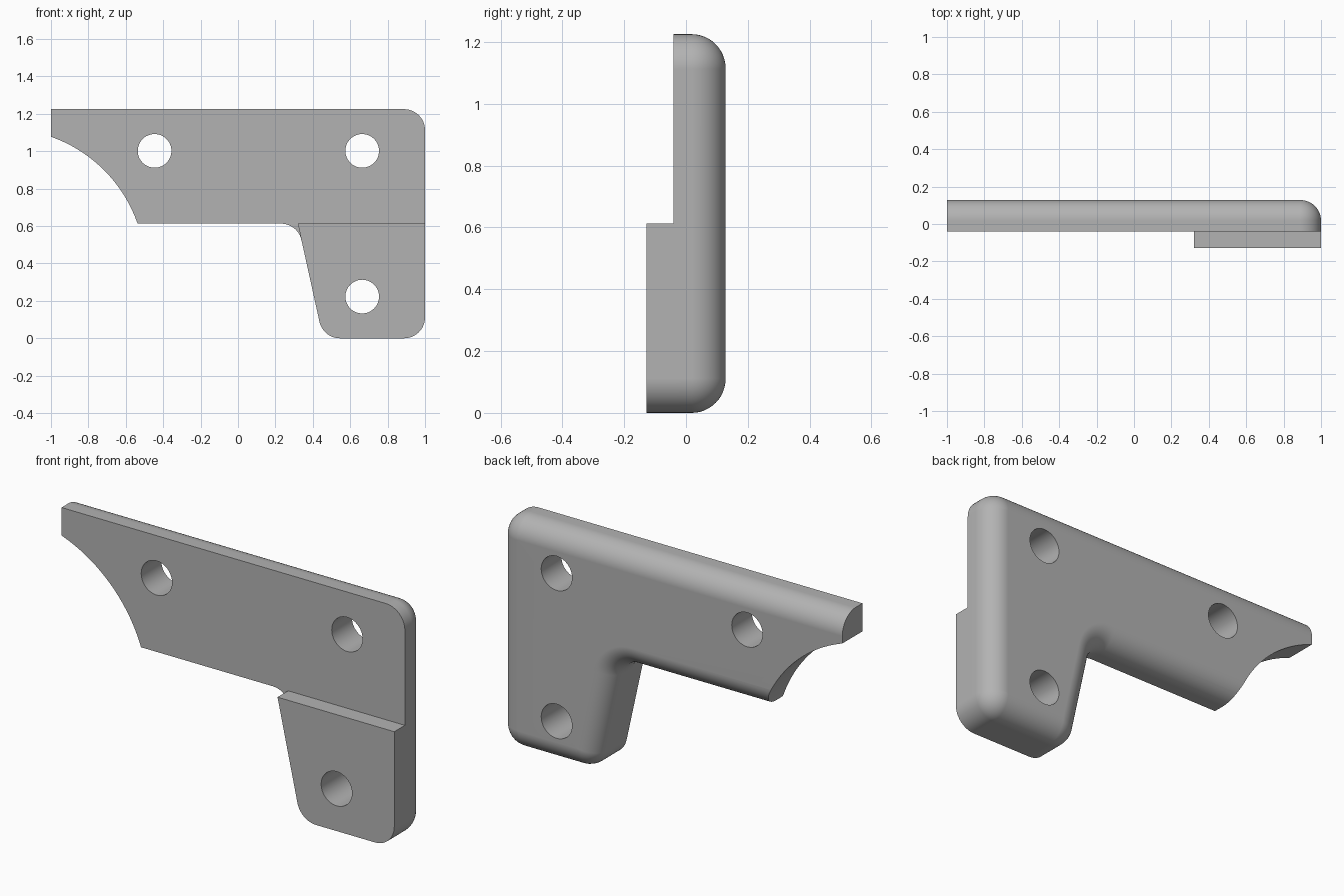
import bpy, bmesh, math
from mathutils import Vector, Matrix

cube = bpy.data.objects.get("Cube")
if cube:
    bpy.data.objects.remove(cube, do_unlink=True)

FRONT, STEP, BACK = -0.128, -0.04, 0.128   # depth of pad face, plate face, back face
R, FILLET = 0.112, 0.11                    # corner radius, back edge rounding
HEIGHT, ARM = 1.225, 0.613                 # top of the bracket, underside of the arm

grey = bpy.data.materials.new("plain grey")
grey.use_nodes = True
colour = (0.45, 0.45, 0.45, 1)
grey.diffuse_color = colour
grey.node_tree.nodes["Principled BSDF"].inputs["Base Color"].default_value = colour


def outline(corners, inset=0.0, steps=12):
    """Counter-clockwise (x, z, radius) corners, rounded and inset; negative radius is concave."""
    pts = []
    for i, (x, z, r) in enumerate(corners):
        p = Vector((x, z))
        a = (p - Vector(corners[i - 1][:2])).normalized()
        b = (Vector(corners[(i + 1) % len(corners)][:2]) - p).normalized()
        na, nb = Vector((a.y, -a.x)), Vector((b.y, -b.x))
        mitre = (na + nb) / (1 + na.dot(nb))
        if r == 0:
            pts.append(p - mitre * inset)
            continue
        turn = math.atan2(a.x * b.y - a.y * b.x, a.dot(b))
        for k in range(steps + 1):
            n = Matrix.Rotation(turn * k / steps, 2) @ na
            pts.append(p - mitre * r + n * (r - inset))
    return pts


def loft(name, layers):
    """Solid through a stack of (depth, outline) layers."""
    bm = bmesh.new()
    rings = [[bm.verts.new((p.x, y, p.y)) for p in pts] for y, pts in layers]
    for lo, hi in zip(rings, rings[1:]):
        for i in range(len(lo)):
            bm.faces.new((lo[i - 1], lo[i], hi[i], hi[i - 1]))
    bm.faces.new(rings[0])
    bm.faces.new(rings[-1])
    bmesh.ops.recalc_face_normals(bm, faces=bm.faces)
    me = bpy.data.meshes.new(name)
    bm.to_mesh(me)
    bm.free()
    me.materials.append(grey)
    ob = bpy.data.objects.new(name, me)
    bpy.context.collection.objects.link(ob)
    return ob


def disc(x, z, r, n):
    return [Vector((x + r * math.cos(math.tau * k / n), z + r * math.sin(math.tau * k / n)))
            for k in range(n)]


def combine(target, tool, operation):
    """Apply a boolean and discard the tool."""
    mod = target.modifiers.new(operation, "BOOLEAN")
    mod.operation, mod.solver, mod.object = operation, "EXACT", tool
    bpy.context.view_layer.objects.active = target
    bpy.ops.object.modifier_apply(modifier=mod.name)
    bpy.data.objects.remove(tool, do_unlink=True)


# L-shaped plate with rounded back edges, overlong on the left for trimming
shape = [(-1.4, ARM, 0), (0.32, ARM, -R), (0.455, 0, R), (1, 0, R), (1, HEIGHT, R), (-1.4, HEIGHT, 0)]
layers = [(STEP, outline(shape))]
for k in range(13):
    a = math.pi / 2 * k / 12
    layers.append((BACK - FILLET * (1 - math.sin(a)), outline(shape, FILLET * (1 - math.cos(a)))))
bracket = loft("bracket", layers)

# Thicker pad on the front of the leg
leg = outline([(0.32, ARM, 0), (0.455, 0, R), (1, 0, R), (1, ARM, 0)])
combine(bracket, loft("leg_pad", [(FRONT, leg), (STEP, leg)]), "UNION")

# Straight left end, scooped corner and three screw holes
end = outline([(-2, -1, 0), (-1, -1, 0), (-1, 2, 0), (-2, 2, 0)])
cuts = [end, disc(-1.25, 0.365, 0.755, 128)]
cuts += [disc(x, z, 0.09, 48) for x, z in ((-0.446, 1.002), (0.664, 1.002), (0.664, 0.223))]
for pts in cuts:
    combine(bracket, loft("cutter", [(-0.5, pts), (0.5, pts)]), "DIFFERENCE")

# Smooth rounded edges, flat broad faces
bpy.ops.object.select_all(action="DESELECT")
bracket.select_set(True)
bpy.context.view_layer.objects.active = bracket
bpy.ops.object.shade_smooth_by_angle(angle=math.radians(30))
weighted = bracket.modifiers.new("even_shading", "WEIGHTED_NORMAL")
weighted.keep_sharp = True
